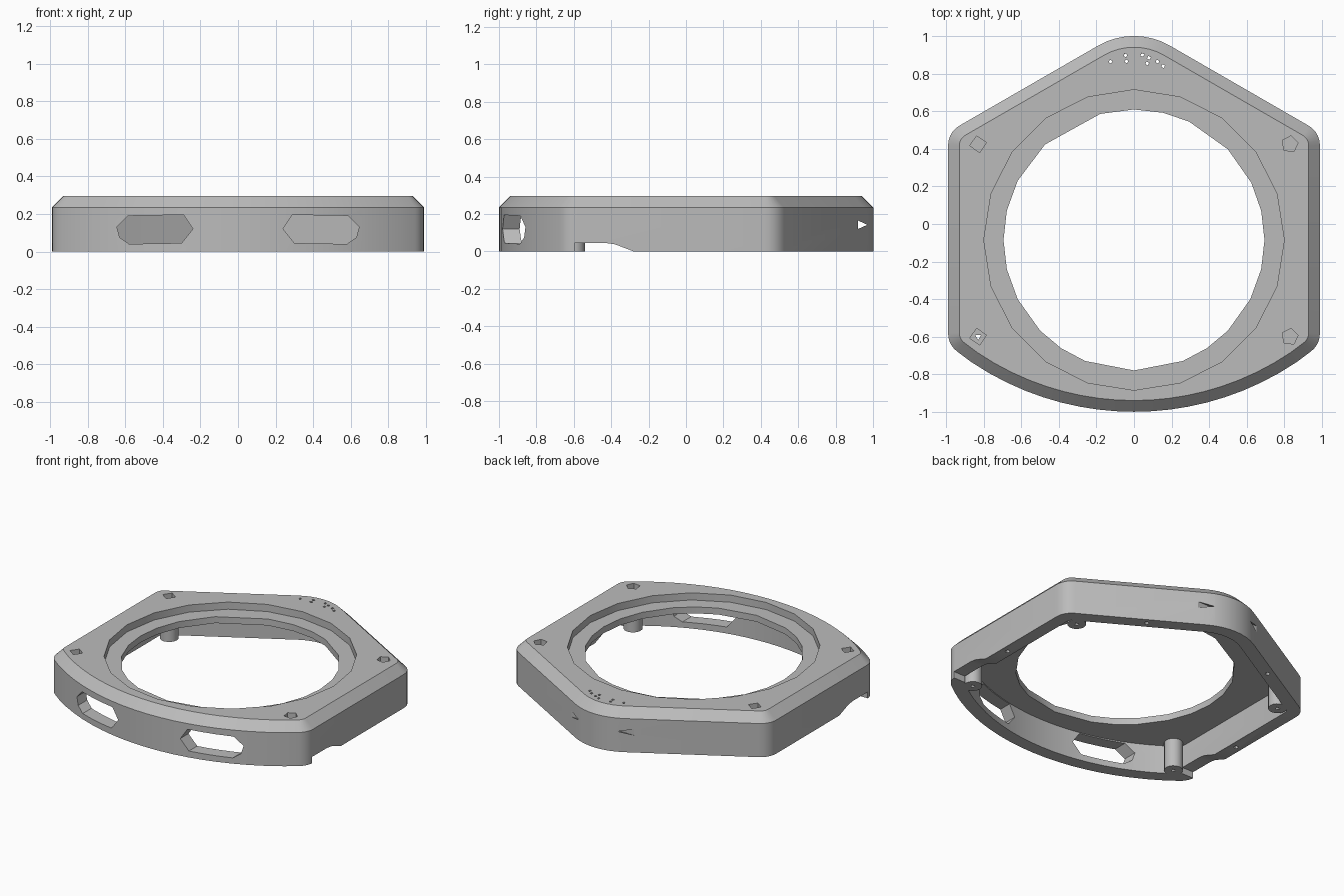
import bpy, bmesh, math
from mathutils import Vector

if "Cube" in bpy.data.objects:
    bpy.data.objects.remove(bpy.data.objects["Cube"])

grey = bpy.data.materials.new("grey_plastic")
grey.use_nodes = True
grey.diffuse_color = (0.5, 0.5, 0.5, 1)
grey.node_tree.nodes["Principled BSDF"].inputs["Base Color"].default_value = (0.5, 0.5, 0.5, 1)


def fillet(prev, corner, nxt, r, steps):
    """Points of an arc rounding one corner."""
    p, c, n = Vector(prev), Vector(corner), Vector(nxt)
    a, b = (p - c).normalized(), (n - c).normalized()
    half = a.angle(b) / 2
    centre = c + (a + b).normalized() * r / math.sin(half)
    start, end = c + a * r / math.tan(half), c + b * r / math.tan(half)
    u, v = start - centre, end - centre
    sweep = u.angle_signed(v)
    out = []
    for i in range(steps + 1):
        t = -sweep * i / steps
        out.append(centre + Vector((u.x * math.cos(t) - u.y * math.sin(t),
                                    u.x * math.sin(t) + u.y * math.cos(t))))
    return out


def inset(pts, d):
    """Move a counter-clockwise outline inward."""
    out = []
    for i, p in enumerate(pts):
        a = (p - pts[i - 1]).normalized()
        b = (pts[(i + 1) % len(pts)] - p).normalized()
        na, nb = Vector((-a.y, a.x)), Vector((-b.y, b.x))
        m = (na + nb).normalized()
        out.append(p + m * d / m.dot(na))
    return out


def loft(name, layers, axis="z"):
    """Closed solid through layers of (outline, level) along an axis."""
    place = {"x": lambda u, v, w: (w, u, v), "y": lambda u, v, w: (u, w, v),
             "z": lambda u, v, w: (u, v, w)}[axis]
    bm = bmesh.new()
    rings = [[bm.verts.new(place(p[0], p[1], w)) for p in pts] for pts, w in layers]
    bm.faces.new(rings[0])
    bm.faces.new(rings[-1])
    n = len(rings[0])
    for lo, hi in zip(rings, rings[1:]):
        for i in range(n):
            j = (i + 1) % n
            bm.faces.new((lo[i], lo[j], hi[j], hi[i]))
    bmesh.ops.recalc_face_normals(bm, faces=bm.faces)
    mesh = bpy.data.meshes.new(name)
    bm.to_mesh(mesh)
    bm.free()
    mesh.materials.append(grey)
    obj = bpy.data.objects.new(name, mesh)
    bpy.context.collection.objects.link(obj)
    return obj


def prism(name, pts, lo, hi, axis="z"):
    return loft(name, [(pts, lo), (pts, hi)], axis)


def ring(x, y, r, angles):
    return [(x + r * math.cos(math.radians(a)), y + r * math.sin(math.radians(a))) for a in angles]


def ngon(x, y, r, n, turn=0):
    return ring(x, y, r, [turn + 360 * i / n for i in range(n)])


def combine(target, tool, operation="DIFFERENCE"):
    mod = target.modifiers.new(tool.name, "BOOLEAN")
    mod.operation, mod.solver, mod.object = operation, "EXACT", tool
    bpy.context.view_layer.objects.active = target
    bpy.ops.object.modifier_apply(modifier=mod.name)
    bpy.data.objects.remove(tool)


# Outline: bowed front, straight sides, pointed rounded back
SIDE, SHOULDER, APEX = 0.99, 0.489, 1.06
ARC_R, ARC_Y = 1.55, 0.55


def bow(x):
    return (x, ARC_Y - math.sqrt(ARC_R ** 2 - x * x))


front = [Vector(bow(-0.87 + 1.74 * i / 18)) for i in range(19)]
right_front, right_back = bow(SIDE), (SIDE, SHOULDER)
left_front, left_back = bow(-SIDE), (-SIDE, SHOULDER)
outline = front[:]
outline += fillet(front[-1], right_front, right_back, 0.12, 5)
outline += fillet(right_front, right_back, (0, APEX), 0.12, 5)
outline += fillet(right_back, (0, APEX), left_back, 0.38, 8)
outline += fillet((0, APEX), left_back, left_front, 0.12, 5)
outline += fillet(left_back, left_front, front[0], 0.12, 5)

# Body with chamfered top edge, hollow underneath
body = loft("case_body", [(outline, 0), (outline, 0.235), (inset(outline, 0.06), 0.295)])
combine(body, prism("cavity", inset(outline, 0.09), -0.1, 0.2))

# Stepped round opening
OPEN_Y = -0.085
combine(body, prism("recess", ngon(0, OPEN_Y, 0.8, 20), 0.245, 0.4))
upper = [0, 13, 26, 44, 65, 77, 90, 105, 133, 153, 167]
lower = [180, 193, 207, 224, 236, 248, 270, 292, 304, 316, 333, 347]
combine(body, prism("opening", ring(0, OPEN_Y, 0.695, upper + lower), 0.1, 0.4))

# Side notches in the bottom rim
notch = [(-0.595, -0.05), (-0.595, 0.045), (-0.43, 0.045), (-0.38, 0.038),
         (-0.28, 0), (-0.28, -0.05)]
combine(body, prism("notch", notch, -1.2, 1.2, "x"))

# Elongated windows in the front wall
for s in (-1, 1):
    window = [(s * x, z) for x, z in ((0.24, 0.12), (0.29, 0.195), (0.585, 0.19),
                                      (0.645, 0.13), (0.63, 0.075), (0.58, 0.04), (0.3, 0.045))]
    combine(body, prism("window", window, -1.2, -0.7, "y"))

# Cord hole across the back corner
combine(body, prism("cord_hole", [(0.92, 0.12), (0.92, 0.165), (0.97, 0.142)], -0.6, 0.6, "x"))

# Screw posts with pockets above and pilot holes below
for x in (-0.83, 0.83):
    for y in (-0.6, 0.425):
        combine(body, prism("post", ngon(x, y, 0.06, 16), 0, 0.22), "UNION")
        sides = 4 if x < 0 else 5
        combine(body, prism("pocket", ngon(x, y, 0.045, sides, 10), 0.225, 0.4))
        through = x < 0 and y < 0
        combine(body, prism("pilot", ngon(x, y, 0.018, 3, 30), -0.1, 0.3 if through else 0.1))

# Small pilot holes in the bottom rim
for x, y in ((0.945, -0.12), (-0.945, -0.12), (0.5, 0.72), (-0.5, 0.72)):
    combine(body, prism("rim_hole", ngon(x, y, 0.016, 6), -0.1, 0.08))

# Vent holes near the back
vents = ((-0.125, 0.865), (-0.04, 0.866), (-0.045, 0.898), (0.045, 0.9),
         (0.08, 0.885), (0.07, 0.855), (0.125, 0.865), (0.155, 0.84))
for x, y in vents:
    combine(body, prism("vent", ngon(x, y, 0.011, 4, 20), 0.1, 0.4))

# Smooth walls, crisp edges
bpy.ops.object.select_all(action="DESELECT")
body.select_set(True)
bpy.context.view_layer.objects.active = body
bpy.ops.object.shade_smooth_by_angle(angle=math.radians(25))
